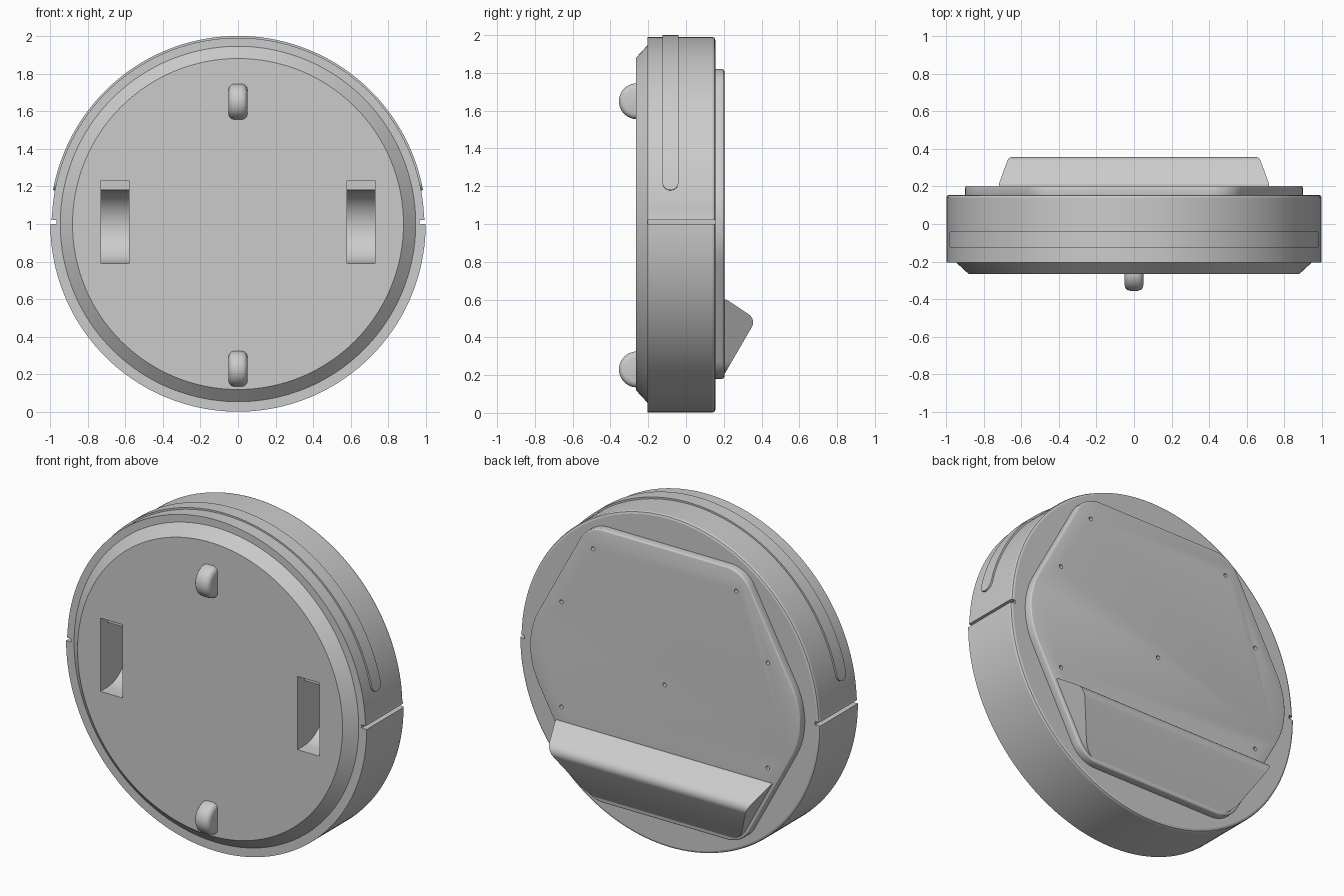
import bpy, bmesh, math
from mathutils import Vector

cube = bpy.data.objects.get("Cube")
if cube:
    bpy.data.objects.remove(cube, do_unlink=True)

grey = bpy.data.materials.new("plain_grey")
grey.use_nodes = True
grey.diffuse_color = (0.6, 0.6, 0.6, 1)
grey.node_tree.nodes["Principled BSDF"].inputs["Base Color"].default_value = (0.6, 0.6, 0.6, 1)

MID = 1.0  # height of the disc axis


def make(name, bm):
    bmesh.ops.recalc_face_normals(bm, faces=bm.faces)
    mesh = bpy.data.meshes.new(name)
    bm.to_mesh(mesh)
    bm.free()
    mesh.materials.append(grey)
    obj = bpy.data.objects.new(name, mesh)
    bpy.context.collection.objects.link(obj)
    return obj


def activate(obj):
    bpy.ops.object.select_all(action='DESELECT')
    obj.select_set(True)
    bpy.context.view_layer.objects.active = obj


def smooth(obj, angle):
    activate(obj)
    bpy.ops.object.shade_smooth_by_angle(angle=math.radians(angle))


def cut(obj, cutter):
    mod = obj.modifiers.new("cut", 'BOOLEAN')
    mod.operation, mod.solver, mod.object = 'DIFFERENCE', 'EXACT', cutter
    activate(obj)
    bpy.ops.object.modifier_apply(modifier=mod.name)
    bpy.data.objects.remove(cutter, do_unlink=True)


def bevel(obj, width):
    mod = obj.modifiers.new("bevel", 'BEVEL')
    mod.width, mod.segments, mod.limit_method = width, 3, 'ANGLE'
    mod.angle_limit = math.radians(40)
    activate(obj)
    bpy.ops.object.modifier_apply(modifier=mod.name)


def prism(bm, points, offset):
    """Closed polygon of 3D points, extruded along offset."""
    face = bm.faces.new([bm.verts.new(p) for p in points])
    new = bmesh.ops.extrude_face_region(bm, geom=[face])["geom"]
    bmesh.ops.translate(bm, vec=offset, verts=[v for v in new if isinstance(v, bmesh.types.BMVert)])


def skin(bm, rings):
    """Join equal rings of points with quads and cap the ends."""
    rows = [[bm.verts.new(p) for p in ring] for ring in rings]
    n = len(rows[0])
    for a, b in zip(rows, rows[1:]):
        for i in range(n):
            j = (i + 1) % n
            bm.faces.new((a[i], a[j], b[j], b[i]))
    bm.faces.new(rows[0])
    bm.faces.new(rows[-1])


def rounded(corners, steps):
    """Round each (u, v, radius) corner of a convex outline."""
    out = []
    for i, (u, v, r) in enumerate(corners):
        p = Vector((u, v))
        a = (Vector(corners[i - 1][:2]) - p).normalized()
        b = (Vector(corners[(i + 1) % len(corners)][:2]) - p).normalized()
        half = a.angle(b) / 2
        centre = p + (a + b).normalized() * r / math.sin(half)
        start = p + a * r / math.tan(half) - centre
        end = p + b * r / math.tan(half) - centre
        turn = math.pi - 2 * half
        for k in range(steps + 1):
            t = k / steps
            arm = start * math.sin((1 - t) * turn) + end * math.sin(t * turn)
            out.append(centre + arm / math.sin(turn))
    return out


def hexagon(wide, narrow, tall, big, small):
    pts = rounded([(wide, 0, big), (narrow, tall, small), (-narrow, tall, small),
                   (-wide, 0, big), (-narrow, -tall, small), (narrow, -tall, small)], 12)
    return [(p.x, p.y + MID) for p in pts]


# Round body: chamfered base, upper half slightly smaller than the lower half
profile = [(0.88, -0.265), (0.945, -0.205), (0.99, -0.205), (0.99, 0.14),
           (0.986, 0.151), (0.975, 0.155)]
SEG = 160
rings = []
for r, y in profile:
    ring = []
    for i in range(SEG):
        a = math.tau * i / SEG
        rr = r + 0.008 if r > 0.95 and math.sin(a) < 0.001 else r
        ring.append((rr * math.cos(a), y, MID + rr * math.sin(a)))
    rings.append(ring)
bm = bmesh.new()
skin(bm, rings)
body = make("body", bm)

# Side gaps between the two shell halves, and the wheel wells
bm = bmesh.new()
for s in (-1, 1):
    x0, x1 = s * 0.965, s * 1.1
    prism(bm, [(x0, -0.21, MID), (x1, -0.21, MID), (x1, -0.21, 1.02), (x0, -0.21, 1.02)], (0, 0.4, 0))
    well = [(-0.4, 1.23), (-0.2, 1.23)]
    for k in range(25):
        a = math.pi * k / 24
        well.append((-0.2 + 0.195 * math.sin(a), 0.985 + 0.195 * math.cos(a)))
    well.append((-0.4, 0.79))
    prism(bm, [(s * 0.58, y, z) for y, z in well], (s * 0.148, 0, 0))
cut(body, make("body_cutter", bm))
smooth(body, 15)

# Raised strip with round ends over the upper half
HALF, EDGE = 0.0425, math.asin(0.18)
angles = [EDGE + HALF * (1 - math.cos(math.pi / 2 * k / 8)) for k in range(9)]
angles[0] += 0.0002
count = 80
first = angles[-1]
angles += [first + (math.pi - 2 * first) * k / count for k in range(1, count)]
angles += [math.pi - a for a in reversed(angles[:9])]
rings = []
for a in angles:
    d = min(a - EDGE, math.pi - EDGE - a, HALF)
    w = math.sqrt(HALF ** 2 - (HALF - d) ** 2)
    rings.append([(r * math.cos(a), -0.0825 + s * w, MID + r * math.sin(a))
                  for r, s in ((0.975, -1), (1.0, -1), (1.0, 1), (0.975, 1))])
bm = bmesh.new()
skin(bm, rings)
smooth(make("bumper_strip", bm), 30)

# Back cover plate with screw holes
bm = bmesh.new()
prism(bm, [(x, 0.14, z) for x, z in hexagon(0.96, 0.515, 0.82, 0.45, 0.18)], (0, 0.063, 0))
cover = make("back_cover", bm)
bevel(cover, 0.012)
bm = bmesh.new()
holes = [(0, 0)] + [(s * x, z) for s in (-1, 1) for x, z in ((0.475, 0.69), (0.685, 0.315), (0.685, -0.315))]
for hx, hz in holes:
    prism(bm, [(hx + 0.012 * math.cos(math.tau * k / 16), 0.175,
                MID + hz + 0.012 * math.sin(math.tau * k / 16)) for k in range(16)], (0, 0.1, 0))
cut(cover, make("hole_cutter", bm))
smooth(cover, 20)

# Wedge-shaped ridge across the lower back, trimmed by its side profile
bm = bmesh.new()
prism(bm, [(x, 0.16, z) for x, z in hexagon(0.935, 0.495, 0.81, 0.4, 0.16)], (0, 0.3, 0))
tip = rounded([(0.215, 0.6, 0.01), (0.372, 0.495, 0.05), (0.195, 0.19, 0.01), (0.1, 0.19, 0.01),
               (0.1, 0.6, 0.01)], 6)
side = [p for p in tip if p.x > 0.19]
for a, b in zip(side, side[1:]):
    d = b - a
    bmesh.ops.bisect_plane(bm, geom=bm.verts[:] + bm.edges[:] + bm.faces[:], dist=1e-6,
                           plane_co=(0, a.x, a.y), plane_no=(0, -d.y, d.x), clear_outer=True)
    bmesh.ops.holes_fill(bm, edges=[e for e in bm.edges if e.is_boundary])
smooth(make("back_ridge", bm), 20)

# Small caster wheels on the front face
for name, z in (("upper_caster", 1.65), ("lower_caster", 0.23)):
    bm = bmesh.new()
    prism(bm, [(-0.05, -0.26 + 0.095 * math.cos(math.tau * k / 48),
                z + 0.095 * math.sin(math.tau * k / 48)) for k in range(48)], (0.1, 0, 0))
    caster = make(name, bm)
    bevel(caster, 0.03)
    smooth(caster, 40)
